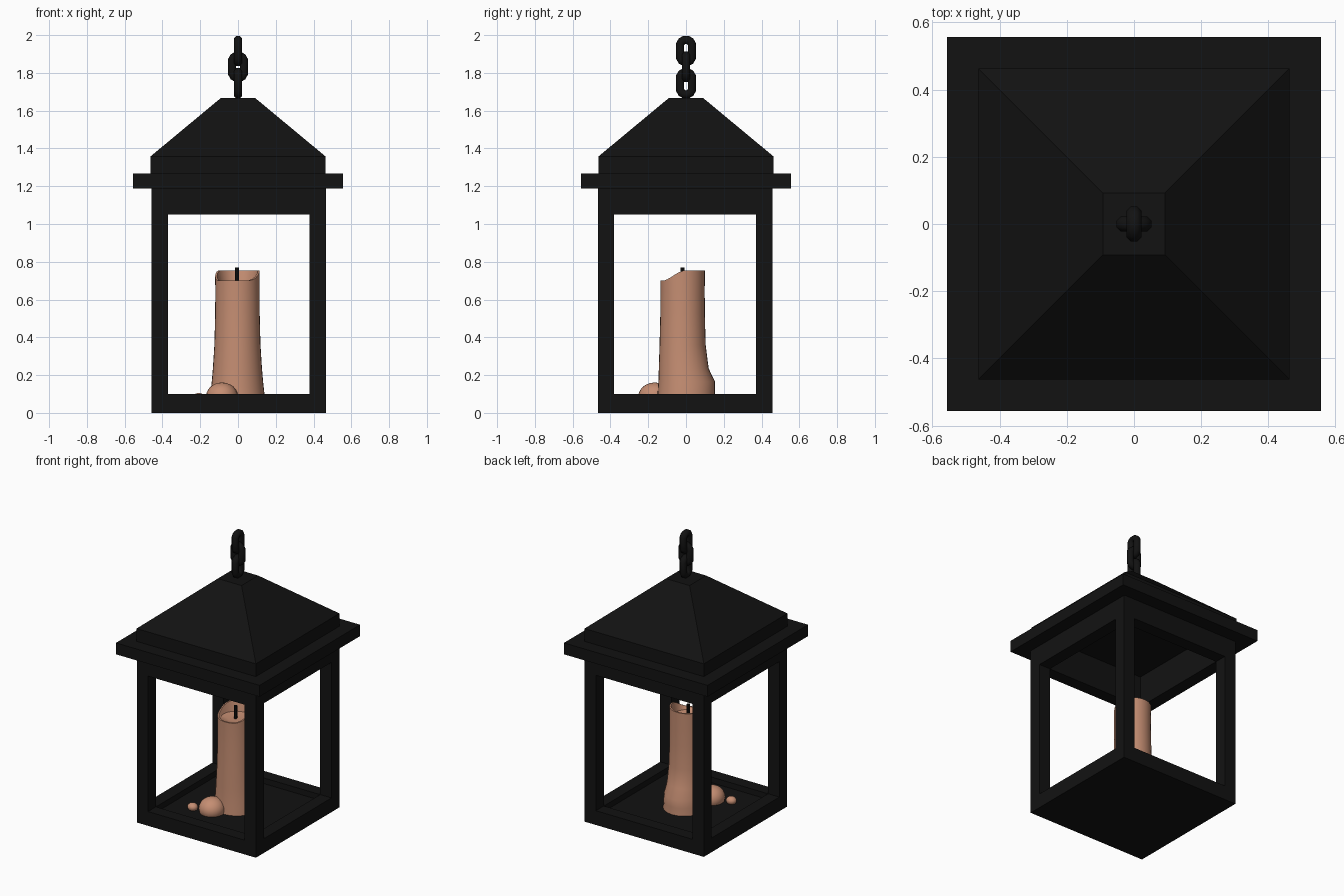
import bpy, bmesh, math
from mathutils import Vector

if "Cube" in bpy.data.objects:
    bpy.data.objects.remove(bpy.data.objects["Cube"])


def material(name, rgb):
    m = bpy.data.materials.new(name)
    m.diffuse_color = (*rgb, 1)
    m.use_nodes = True
    m.node_tree.nodes["Principled BSDF"].inputs["Base Color"].default_value = m.diffuse_color
    return m


IRON = material("black_iron", (0.006, 0.006, 0.006))
WAX = material("wax", (0.56, 0.27, 0.17))


def make(name, verts, faces, mat, smooth=None):
    me = bpy.data.meshes.new(name)
    me.from_pydata(verts, [], faces)
    bm = bmesh.new()
    bm.from_mesh(me)
    bmesh.ops.recalc_face_normals(bm, faces=bm.faces)
    bm.to_mesh(me)
    bm.free()
    me.materials.append(mat)
    ob = bpy.data.objects.new(name, me)
    bpy.context.collection.objects.link(ob)
    if smooth:
        bpy.ops.object.select_all(action='DESELECT')
        ob.select_set(True)
        bpy.context.view_layer.objects.active = ob
        bpy.ops.object.shade_smooth_by_angle(angle=math.radians(smooth))
    return ob


def skin(rings, caps=True, loop=False):
    """Join equal-length rings of points into one surface."""
    n = len(rings[0])
    verts = [p for r in rings for p in r]
    last = len(rings) if loop else len(rings) - 1
    faces = []
    for i in range(last):
        j = (i + 1) % len(rings)
        for k in range(n):
            l = (k + 1) % n
            faces.append((i * n + k, i * n + l, j * n + l, j * n + k))
    if caps and not loop:
        faces += [tuple(range(n)), tuple(range(len(verts) - n, len(verts)))]
    return verts, faces


def square(h, z, cx=0, cy=0):
    return [(cx + a * h, cy + b * h, z) for a, b in ((-1, -1), (1, -1), (1, 1), (-1, 1))]


def box(name, x, y, z):
    c = [[(a, b, h) for a, b in ((x[0], y[0]), (x[1], y[0]), (x[1], y[1]), (x[0], y[1]))] for h in z]
    return make(name, *skin(c), IRON)


# Lantern body: box with a cavity and four windows cut out
CX, CY, W, I = 0.004, -0.005, 0.462, 0.375
body = make("lantern_body", *skin([square(W, 0, CX, CY), square(W, 1.268, CX, CY)]), IRON)
ix, iy = (CX - I, CX + I), (CY - I, CY + I)
cutters = [box("cavity_cutter", ix, iy, (0.06, 1.5)),
           box("side_window_cutter", (-1, 1), iy, (0.10, 1.05)),
           box("front_window_cutter", ix, (-1, 1), (0.10, 1.05))]
for c in cutters:
    m = body.modifiers.new(c.name, 'BOOLEAN')
    m.operation, m.solver, m.object = 'DIFFERENCE', 'EXACT', c
bpy.context.view_layer.update()
cut = bpy.data.meshes.new_from_object(body.evaluated_get(bpy.context.evaluated_depsgraph_get()))
body.modifiers.clear()
body.data = cut
for c in cutters:
    bpy.data.objects.remove(c)

# Eave ring and truncated pyramid roof
make("eave", *skin([square(0.46, 1.188), square(0.557, 1.188), square(0.557, 1.268),
                    square(0.46, 1.268)], loop=True), IRON)
make("roof", *skin([square(0.463, 1.268), square(0.463, 1.358), square(0.092, 1.666)]), IRON)


# Hanging chain: three stadium links, alternately turned
def link(name, zc, along_y):
    r, half, rise, rings = 0.024, 0.032, 0.028, []
    for i in range(12):
        a = 2 * math.pi * (i + 0.5) / 12
        d = Vector((math.cos(a), 0, math.sin(a)))
        c = d * half + Vector((0, 0, rise if d.z > 0 else -rise))
        ring = []
        for k in range(8):
            t = 2 * math.pi * (k + 0.5) / 8
            p = c + d * r * math.cos(t) + Vector((0, r * math.sin(t), 0))
            ring.append((p.y, p.x, p.z + zc) if along_y else (p.x, p.y, p.z + zc))
        rings.append(ring)
    make(name, *skin(rings, loop=True), IRON, 50)


for i, z in enumerate((1.745, 1.832, 1.916)):
    link(f"chain_link_{i + 1}", z, i != 1)


# Candle: flared, leaning column with a sloping rim and dished top
def smoothstep(a, b, t):
    t = min(1, max(0, (t - a) / (b - a)))
    return t * t * (3 - 2 * t)


N = 32
FX, FY = -0.003, -0.018


def ring(radius, z, bulge=0.0, cy=FY, rim=False):
    pts = []
    for k in range(N):
        a = 2 * math.pi * k / N
        r = radius + bulge * max(0, math.sin(a)) ** 2
        x, y = FX + r * math.cos(a), cy + r * math.sin(a)
        h = z + (0.055 * smoothstep(-0.11, 0.03, y + 0.25 * x) if rim else 0)
        pts.append((x, y, h))
    return pts


rings = [ring(0.145, 0.06, 0.02, -0.008), ring(0.142, 0.11, 0.02, -0.008),
         ring(0.136, 0.165, 0.028, -0.010), ring(0.130, 0.235, 0.004, -0.014),
         ring(0.122, 0.36), ring(0.118, 0.52), ring(0.117, 0.64),
         ring(0.118, 0.700, rim=True), ring(0.108, 0.700, rim=True),
         ring(0.095, 0.687), ring(0.05, 0.681)]
make("candle", *skin(rings), WAX, 40)

# Wick
make("wick", *skin([[(-0.006 + 0.011 * math.cos(math.pi * k / 4),
                      -0.018 + 0.011 * math.sin(math.pi * k / 4), z) for k in range(8)]
                    for z in (0.67, 0.77)]), IRON, 40)


# Melted wax drips on the floor
def drip(name, loc, size):
    bpy.ops.mesh.primitive_uv_sphere_add(segments=20, ring_count=12, radius=1, location=loc)
    ob = bpy.context.object
    ob.name = name
    ob.scale = size
    ob.data.materials.append(WAX)
    bpy.ops.object.shade_smooth()


drip("large_drip", (-0.085, -0.165, 0.085), (0.085, 0.088, 0.076))
drip("small_drip", (-0.208, -0.205, 0.077), (0.035, 0.032, 0.028))
